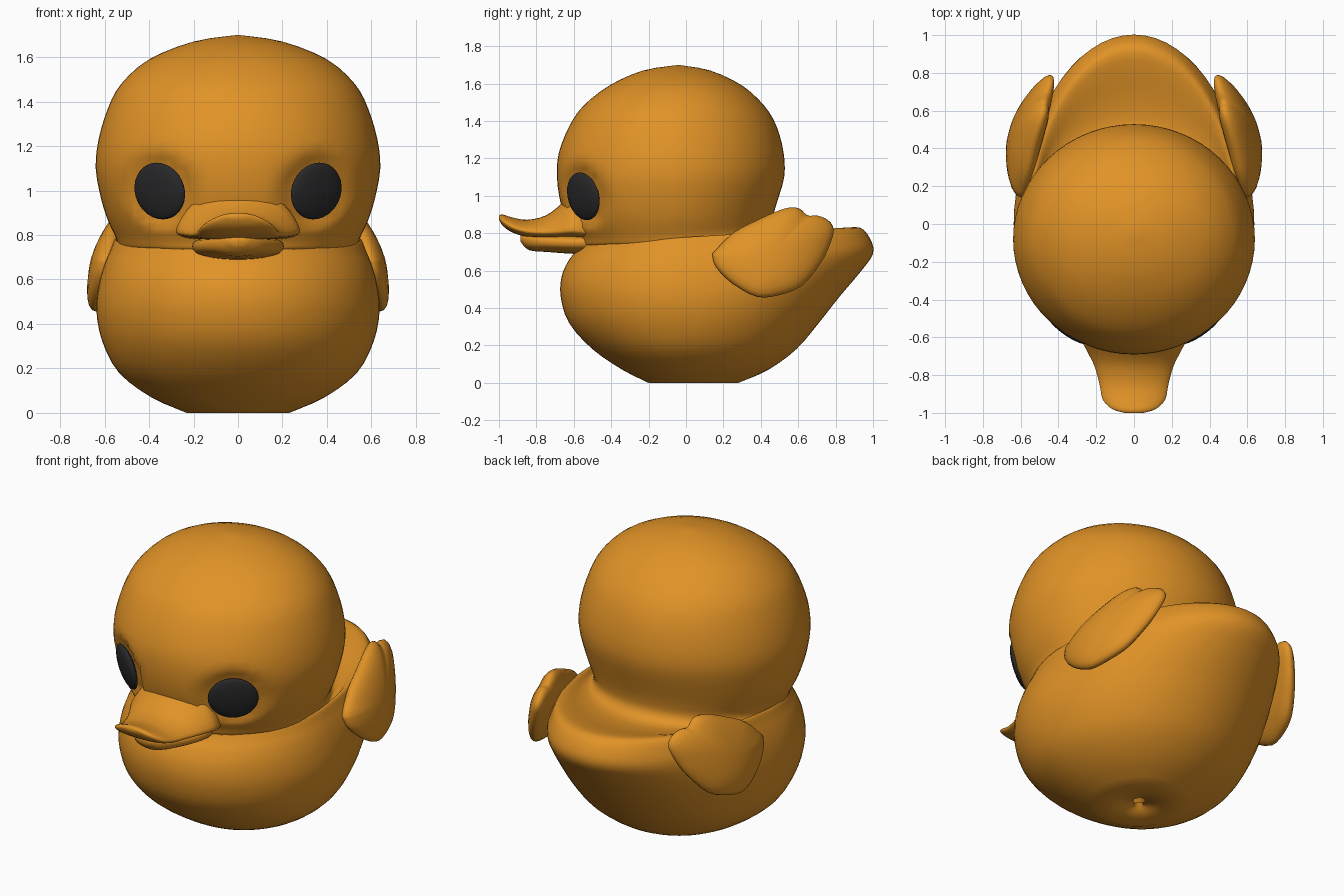
import bpy, bmesh, math
from mathutils import Vector, Matrix

if "Cube" in bpy.data.objects:
    bpy.data.objects.remove(bpy.data.objects["Cube"])

def material(name, rgb):
    m = bpy.data.materials.new(name)
    m.diffuse_color = (*rgb, 1)
    m.use_nodes = True
    m.node_tree.nodes["Principled BSDF"].inputs["Base Color"].default_value = m.diffuse_color
    return m

ORANGE = material("duck orange", (0.75, 0.29, 0.02))
BLACK = material("eye black", (0.022, 0.022, 0.024))

def make(name, verts, faces, mat, mirror=False):
    me = bpy.data.meshes.new(name)
    me.from_pydata(verts, [], faces)
    bm = bmesh.new()
    bm.from_mesh(me)
    bmesh.ops.remove_doubles(bm, verts=bm.verts, dist=1e-5)
    bmesh.ops.recalc_face_normals(bm, faces=bm.faces)
    for f in bm.faces:
        f.smooth = True
    bm.to_mesh(me)
    bm.free()
    me.materials.append(mat)
    ob = bpy.data.objects.new(name, me)
    bpy.context.collection.objects.link(ob)
    if mirror:
        ob.modifiers.new("mirror", 'MIRROR')
    return ob

def loft(rings, cap=True):
    n = len(rings[0])
    verts = [v for r in rings for v in r]
    faces = [(i*n + j, i*n + (j+1) % n, (i+1)*n + (j+1) % n, (i+1)*n + j)
             for i in range(len(rings)-1) for j in range(n)]
    if cap:
        faces += [tuple(range(n)), tuple(range(len(verts)-n, len(verts)))]
    return verts, faces

def spline(rows, steps):
    # Catmull-Rom interpolation of parameter rows
    out = []
    for i in range(len(rows)-1):
        p0, p1 = rows[max(i-1, 0)], rows[i]
        p2, p3 = rows[i+1], rows[min(i+2, len(rows)-1)]
        for k in range(steps):
            t = k/steps
            out.append(tuple(0.5*(2*b + (c-a)*t + (2*a-5*b+4*c-d)*t*t + (3*b-a-3*c+d)*t**3)
                             for a, b, c, d in zip(p0, p1, p2, p3)))
    return out + [rows[-1]]

# Eye frame: outward normal, sideways and up directions
eye_c = Vector((0.36, -0.56, 0.995))
az, tilt = math.radians(36), math.radians(11)
eye_n = Vector((math.sin(az)*math.cos(tilt), -math.cos(az)*math.cos(tilt), -math.sin(tilt)))
eye_u = Vector((math.cos(az), math.sin(az), 0))
eye_v = eye_u.cross(eye_n)
if eye_v.z < 0:
    eye_v = -eye_v
EYE_W, EYE_H = 0.138, 0.13

# Body and head: one loft; row = z front, z back, half width, y front, y back, y middle
hole = [(.05, .05, .0, .04, .04, .04), (.05, .05, .022, .018, .062, .04),
        (0, 0, .026, .014, .066, .04)]
rows = [(0, 0, .23, -.20, .28, .04), (.07, .07, .39, -.34, .44, .02),
        (.18, .18, .535, -.50, .59, 0), (.32, .32, .61, -.625, .71, 0),
        (.46, .46, .637, -.67, .82, 0), (.57, .59, .625, -.665, .93, 0),
        (.65, .69, .60, -.63, 1.0, 0), (.69, .77, .575, -.60, .985, 0),
        (.72, .83, .557, -.58, .93, 0), (.73, .82, .545, -.575, .83, -.02),
        (.735, .775, .54, -.57, .66, -.04), (.745, .76, .54, -.575, .52, -.06),
        (.78, .80, .55, -.585, .46, -.08), (.86, .87, .585, -.63, .46, -.08),
        (.96, .96, .615, -.67, .485, -.08), (1.1, 1.1, .64, -.69, .525, -.08),
        (1.23, 1.23, .627, -.68, .522, -.08), (1.37, 1.37, .585, -.625, .485, -.08),
        (1.48, 1.48, .525, -.55, .42, -.07), (1.59, 1.59, .40, -.41, .30, -.05),
        (1.67, 1.67, .20, -.23, .13, -.04), (1.70, 1.70, .0, -.04, -.04, -.04)]

def body_ring(row, n=64):
    zf, zb, w, yf, yb, yc = row
    ring = []
    for j in range(n):
        c, s = math.cos(2*math.pi*j/n), math.sin(2*math.pi*j/n)
        y = yc + (yb-yc if s > 0 else yc-yf)*s
        p = Vector((w*c, y, max(0, zf + (zb-zf)*(s+1)/2)))
        # press shallow eye sockets into the head
        side = 1 if p.x >= 0 else -1
        d = Vector((abs(p.x), p.y, p.z)) - eye_c
        if abs(d.dot(eye_n)) < 0.15:
            r = math.hypot(d.dot(eye_u)/EYE_W, d.dot(eye_v)/EYE_H)
            k = max(0, min(1, (1.4-r)/0.4))
            off = eye_n * (-0.04*k*k*(3-2*k))
            p += Vector((off.x*side, off.y, off.z))
        ring.append(p)
    return ring

make("body_and_head", *loft([body_ring(r) for r in hole + spline(rows, 3)], cap=False), ORANGE)

# Eyes: flattened rounded discs
bm = bmesh.new()
bmesh.ops.create_uvsphere(bm, u_segments=32, v_segments=16, radius=1)
M = Matrix((eye_u*EYE_W, eye_v*EYE_H, eye_n*0.032)).transposed()
for v in bm.verts:
    v.co = eye_c - eye_n*0.014 + M @ v.co
me = bpy.data.meshes.new("tmp")
verts = [v.co.copy() for v in bm.verts]
faces = [tuple(v.index for v in f.verts) for f in bm.faces]
bm.free()
bpy.data.meshes.remove(me)
make("eyes", verts, faces, BLACK, mirror=True)

# Bill: arched sections; row = y, half width, z of edge, z of top, z of underside
def bill_ring(row, power, n=32):
    y, w, ze, zt, zb = row
    ring = []
    for j in range(n):
        c, s = math.cos(2*math.pi*j/n), math.sin(2*math.pi*j/n)
        z = ze + (zt-ze)*s**power if s >= 0 else ze - (ze-zb)*abs(s)**0.8
        ring.append((w*c, y, z))
    return ring

upper = [(-.50, .25, .80, 1.03, .77), (-.60, .28, .815, 1.03, .775),
         (-.67, .25, .81, .955, .775), (-.75, .21, .805, .895, .775),
         (-.85, .182, .812, .872, .78), (-.93, .165, .835, .885, .805),
         (-.98, .115, .865, .90, .84), (-1.0, .05, .885, .895, .873)]
make("upper_bill", *loft([bill_ring(r, 1.4) for r in spline(upper, 3)]), ORANGE)

lower = [(-.48, .20, .75, .80, .69), (-.60, .205, .75, .80, .69),
         (-.74, .16, .755, .80, .70), (-.84, .10, .765, .80, .71),
         (-.885, .04, .775, .79, .755)]
make("lower_bill", *loft([bill_ring(r, 0.8) for r in spline(lower, 3)]), ORANGE)

# Wings: feathered outline in y, z inflated to a lens and wrapped round the body
outline = [(.14, .69), (.25, .80), (.38, .87), (.52, .93), (.60, .935), (.65, .895),
           (.70, .895), (.76, .87), (.79, .82), (.77, .74), (.72, .64), (.62, .52),
           (.50, .47), (.38, .46), (.25, .53), (.16, .62)]
loop = spline(outline + outline[:1], 3)[:-1]
cy, cz = 0.47, 0.70

def wing_ring(a):
    t, bulge = math.sin(a), 0.078*math.cos(a)
    ring = []
    for y, z in loop:
        y, z = cy + (y-cy)*t, cz + (z-cz)*t
        mid = 0.60 - 0.35*max(0, y-0.2)**2 - 0.25*(z-0.68)
        ring.append((mid + bulge, y, z))
    return ring

make("wings", *loft([wing_ring(math.pi*i/14) for i in range(15)], cap=False), ORANGE, mirror=True)
